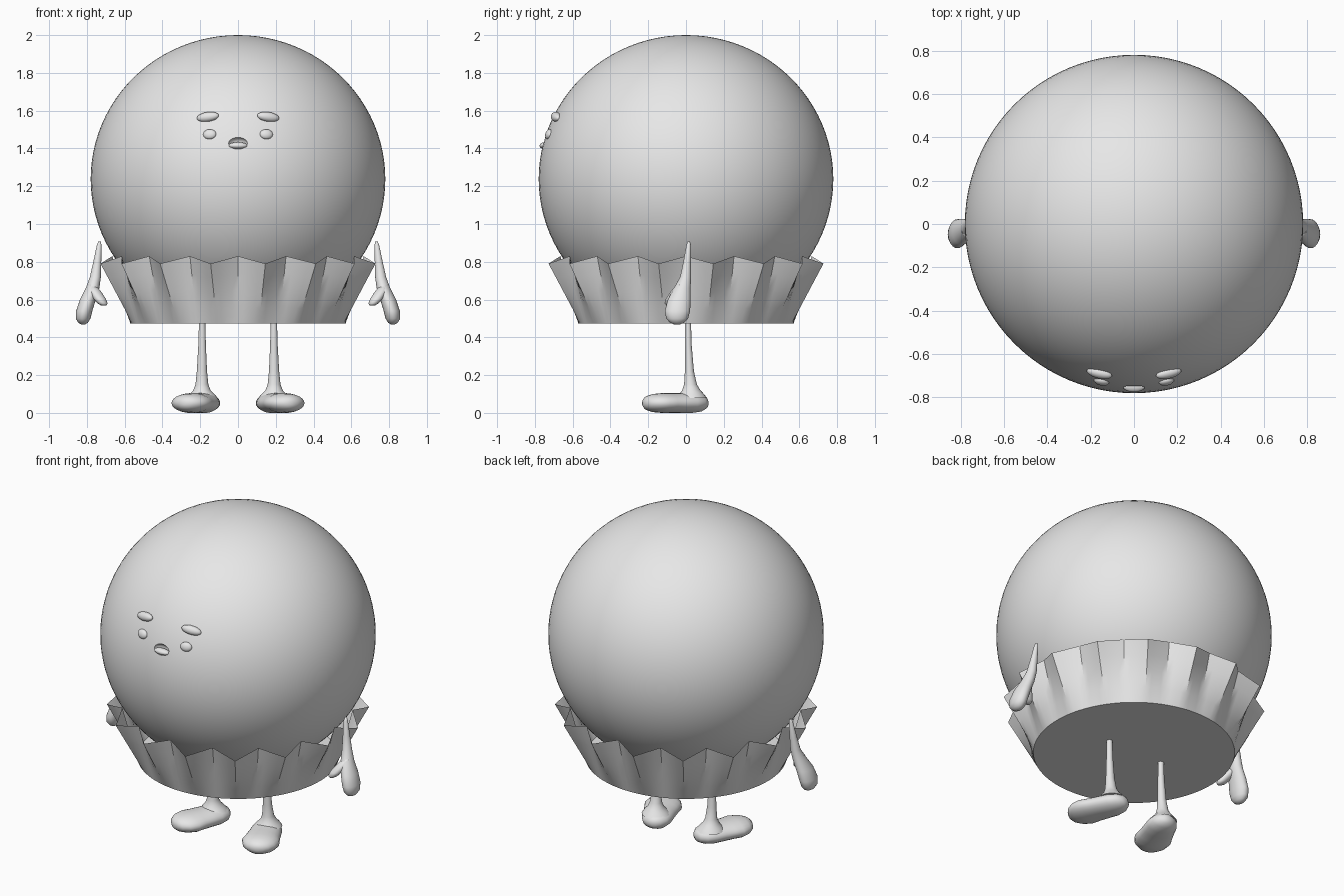
import bpy, bmesh, math
from mathutils import Vector

if "Cube" in bpy.data.objects:
    bpy.data.objects.remove(bpy.data.objects["Cube"])

grey = bpy.data.materials.new("plain grey")
grey.diffuse_color = (0.8, 0.8, 0.8, 1)
grey.use_nodes = True
grey.node_tree.nodes["Principled BSDF"].inputs["Base Color"].default_value = grey.diffuse_color


def finish(obj, angle=40):
    obj.data.materials.clear()
    obj.data.materials.append(grey)
    bpy.ops.object.select_all(action='DESELECT')
    obj.select_set(True)
    bpy.context.view_layer.objects.active = obj
    bpy.ops.object.shade_smooth_by_angle(angle=math.radians(angle))
    return obj


def from_rings(name, rings, caps=(True, True), angle=40):
    """Skin a list of equal-length point rings."""
    bm = bmesh.new()
    vs = [[bm.verts.new(p) for p in ring] for ring in rings]
    n = len(vs[0])
    for a, b in zip(vs, vs[1:]):
        for i in range(n):
            j = (i + 1) % n
            bm.faces.new((a[i], a[j], b[j], b[i]))
    if caps[0]:
        bm.faces.new(vs[0])
    if caps[1]:
        bm.faces.new(vs[-1])
    bmesh.ops.recalc_face_normals(bm, faces=bm.faces)
    mesh = bpy.data.meshes.new(name)
    bm.to_mesh(mesh)
    bm.free()
    obj = bpy.data.objects.new(name, mesh)
    bpy.context.collection.objects.link(obj)
    return finish(obj, angle)


def ellipse(c, u, v, ru, rv, n=24):
    pts = []
    for i in range(n):
        a = 2 * math.pi * i / n
        p = Vector(c) + u * ru * math.cos(a) + v * rv * math.sin(a)
        p.z = max(p.z, 0)
        pts.append(p)
    return pts


def limb(name, s, rows):
    """Loft of horizontal ellipses, rows are x, y, z, rx, ry."""
    X, Y = Vector((1, 0, 0)), Vector((0, 1, 0))
    return from_rings(name, [ellipse((s * x, y, z), X, Y, rx, ry)
                             for x, y, z, rx, ry in rows], angle=70)


def ball(name, loc, scale, rot=(0, 0, 0), seg=32, rings=16):
    bpy.ops.mesh.primitive_uv_sphere_add(segments=seg, ring_count=rings, radius=1,
                                         location=loc, rotation=[math.radians(r) for r in rot])
    obj = bpy.context.object
    obj.name = name
    obj.scale = scale
    return finish(obj)


# Round body with a small open mouth cut in
body = ball("body", (0, 0, 1.238), (0.78, 0.78, 0.762), seg=96, rings=48)
cutter = ball("mouth_cutter", (0, -0.757, 1.428), (0.05, 0.035, 0.032))
cutter.hide_render = True
mod = body.modifiers.new("mouth", 'BOOLEAN')
mod.operation = 'DIFFERENCE'
mod.solver = 'EXACT'
mod.object = cutter
bpy.context.view_layer.objects.active = body
bpy.ops.object.modifier_apply(modifier="mouth")
bpy.data.objects.remove(cutter)
finish(body)
ball("lower_lip", (0, -0.75, 1.415), (0.05, 0.025, 0.018))

# Pleated cup: a circle at the base opening into a 16-point zigzag rim
corners = []
for k in range(32):
    a = math.pi * k / 16
    r, z = (0.742, 0.79) if k % 2 else (0.665, 0.83)
    corners.append(Vector((r * math.sin(a), -r * math.cos(a), z)))
rim, base = [], []
for k in range(32):
    for f in range(4):
        a = math.pi * (k + f / 4) / 16
        rim.append(corners[k].lerp(corners[(k + 1) % 32], f / 4))
        base.append(Vector((0.57 * math.sin(a), -0.57 * math.cos(a), 0.473)))
from_rings("pleated_cup", [[b.lerp(t, h) for b, t in zip(base, rim)]
                           for h in (0, 0.25, 0.5, 0.75, 1)], caps=(True, False), angle=25)

foot_rows = [(-0.09, .012, .012), (-.08, .04, .03), (-.05, .072, .045), (0, .088, .053),
             (.06, .093, .053), (.12, .10, .052), (.17, .108, .053), (.22, .094, .048),
             (.255, .064, .037), (.27, .036, .024), (.276, .012, .01)]

for s, side in ((-1, "left"), (1, "right")):
    # Arm with hand and thumb
    limb(side + "_arm", s, [
        (.733, .015, .908, .006, .006), (.735, .014, .89, .012, .012),
        (.745, .006, .80, .021, .02), (.755, -.002, .72, .029, .029),
        (.77, -.02, .66, .036, .044), (.795, -.036, .60, .042, .06),
        (.814, -.045, .54, .043, .067), (.82, -.047, .50, .039, .058),
        (.82, -.047, .478, .026, .038), (.82, -.047, .468, .01, .015)])
    limb(side + "_thumb", s, [
        (.775, -.03, .68, .02, .02), (.755, -.05, .64, .032, .032),
        (.733, -.073, .605, .033, .034), (.717, -.085, .58, .027, .029),
        (.71, -.088, .568, .014, .015)])
    # Leg flaring into the foot
    limb(side + "_leg", s, [
        (.19, .01, .50, .016, .016), (.19, .012, .36, .02, .018),
        (.191, .018, .22, .027, .024), (.191, .024, .15, .034, .034),
        (.191, .028, .12, .046, .048), (.19, .03, .10, .065, .065),
        (.188, .03, .08, .08, .08)])
    # Foot, toes turned out
    d = Vector((s * 0.387, -0.922, 0))
    u, v = Vector((0.922, s * 0.387, 0)), Vector((0, 0, 1))
    heel = Vector((s * 0.18, 0.03, 0.052))
    from_rings(side + "_foot", [ellipse(heel + d * t, u, v, w, h)
                                for t, w, h in foot_rows], angle=70)
    # Eye and sloping brow
    ball(side + "_eye", (s * 0.15, -0.726, 1.475), (0.035, 0.018, 0.027), (-18, 0, s * 12))
    ball(side + "_brow", (s * 0.16, -0.688, 1.567), (0.06, 0.024, 0.026), (-25, s * 8, s * 13))
